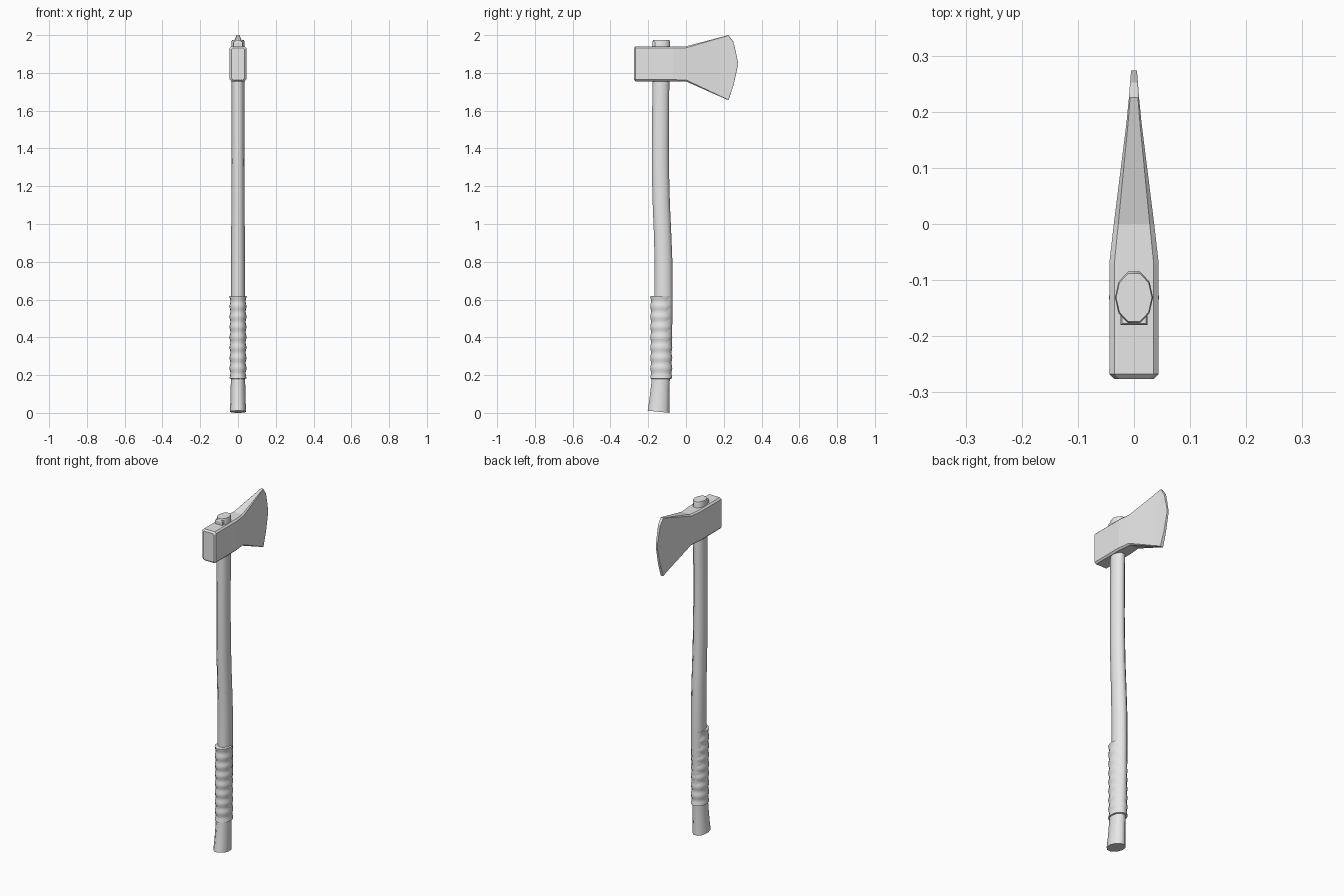
import bpy, bmesh, math

if "Cube" in bpy.data.objects:
    bpy.data.objects.remove(bpy.data.objects["Cube"])

grey = bpy.data.materials.new("light grey")
grey.diffuse_color = (0.8, 0.8, 0.8, 1)
grey.use_nodes = True
grey.node_tree.nodes["Principled BSDF"].inputs["Base Color"].default_value = grey.diffuse_color


def loft(name, rings, smooth):
    """Skin equal-length point rings and cap both ends."""
    bm = bmesh.new()
    rows = [[bm.verts.new(p) for p in ring] for ring in rings]
    n = len(rows[0])
    for a, b in zip(rows, rows[1:]):
        for i in range(n):
            j = (i + 1) % n
            bm.faces.new((a[i], a[j], b[j], b[i]))
    bm.faces.new(rows[0])
    bm.faces.new(rows[-1])
    bmesh.ops.remove_doubles(bm, verts=bm.verts, dist=0.0002)
    bmesh.ops.recalc_face_normals(bm, faces=bm.faces)
    me = bpy.data.meshes.new(name)
    bm.to_mesh(me)
    bm.free()
    me.materials.append(grey)
    ob = bpy.data.objects.new(name, me)
    bpy.context.collection.objects.link(ob)
    if smooth:
        bpy.ops.object.select_all(action='DESELECT')
        ob.select_set(True)
        bpy.context.view_layer.objects.active = ob
        bpy.ops.object.shade_smooth_by_angle(angle=math.radians(50))
    return ob


def oval(z, y0, y1, rx, n, tilt=0.0):
    """Horizontal oval ring from y0 to y1, with its rim tilted in z."""
    c, ry = (y0 + y1) / 2, (y1 - y0) / 2 / math.cos(math.pi / n)
    ring = []
    for i in range(n):
        a = 2 * math.pi * i / n
        s = math.sin(a)
        ring.append((rx * math.cos(a), c + ry * s, z - tilt * s))
    return ring


# handle: gently curved shaft, flared at the foot, poking through the head
shaft = [(0.006, -0.203, -0.088, 0.043, 0.006), (0.07, -0.194, -0.088, 0.040, 0),
         (0.17, -0.182, -0.086, 0.038, 0), (0.30, -0.174, -0.077, 0.037, 0),
         (0.45, -0.169, -0.073, 0.037, 0), (0.62, -0.166, -0.071, 0.037, 0),
         (0.80, -0.166, -0.072, 0.037, 0), (0.95, -0.170, -0.078, 0.036, 0),
         (1.10, -0.176, -0.085, 0.035, 0), (1.25, -0.180, -0.089, 0.035, 0),
         (1.40, -0.181, -0.091, 0.034, 0), (1.60, -0.179, -0.090, 0.034, 0),
         (1.76, -0.177, -0.088, 0.034, 0), (1.965, -0.177, -0.085, 0.034, 0),
         (1.975, -0.174, -0.088, 0.032, 0)]
loft("handle", [oval(z, a, b, rx, 10, t) for z, a, b, rx, t in shaft], True)

# grip: rippled sleeve, with eight waves
rings = [oval(0.18, -0.180, -0.083, 0.037, 16)]
steps = 48
for k in range(steps + 1):
    t = k / steps
    e = 0.0022 * math.cos(2 * math.pi * 8 * t)
    rings.append(oval(0.182 + 0.436 * t, -0.186 - e, -0.076 + e, 0.0425 + e, 16))
rings.append(oval(0.62, -0.180, -0.082, 0.038, 16))
loft("grip", rings, True)

# axe head: chamfered sections from poll to cutting edge
sections = [(-0.276, 0.035, 1.932, 1.763, 0.008), (-0.267, 0.044, 1.941, 1.755, 0.009),
            (-0.07, 0.044, 1.941, 1.755, 0.009), (0.0, 0.036, 1.941, 1.755, 0.008),
            (0.18, 0.0135, 1.988, 1.675, 0.003), (0.225, 0.009, 2.0, 1.655, 0.002),
            (0.252, 0.007, 1.963, 1.735, 0.002), (0.264, 0.006, 1.91, 1.79, 0.002),
            (0.274, 0.005, 1.86, 1.835, 0.002)]


def section(y, w, top, bot, c):
    half = [(w - c, top), (w, top - c), (w, bot + c), (w - c, bot)]
    return [(x, y, z) for x, z in half] + [(-x, y, z) for x, z in reversed(half)]


loft("axe_head", [section(*s) for s in sections], False)

# small wedge tab beside the handle top
tab = [(1.940, 0.024, -0.180), (1.961, 0.024, -0.180), (1.966, 0.021, -0.177)]
loft("wedge_tab", [[(-x, y, z), (x, y, z), (x, -0.12, z), (-x, -0.12, z)]
                   for z, x, y in tab], False)
